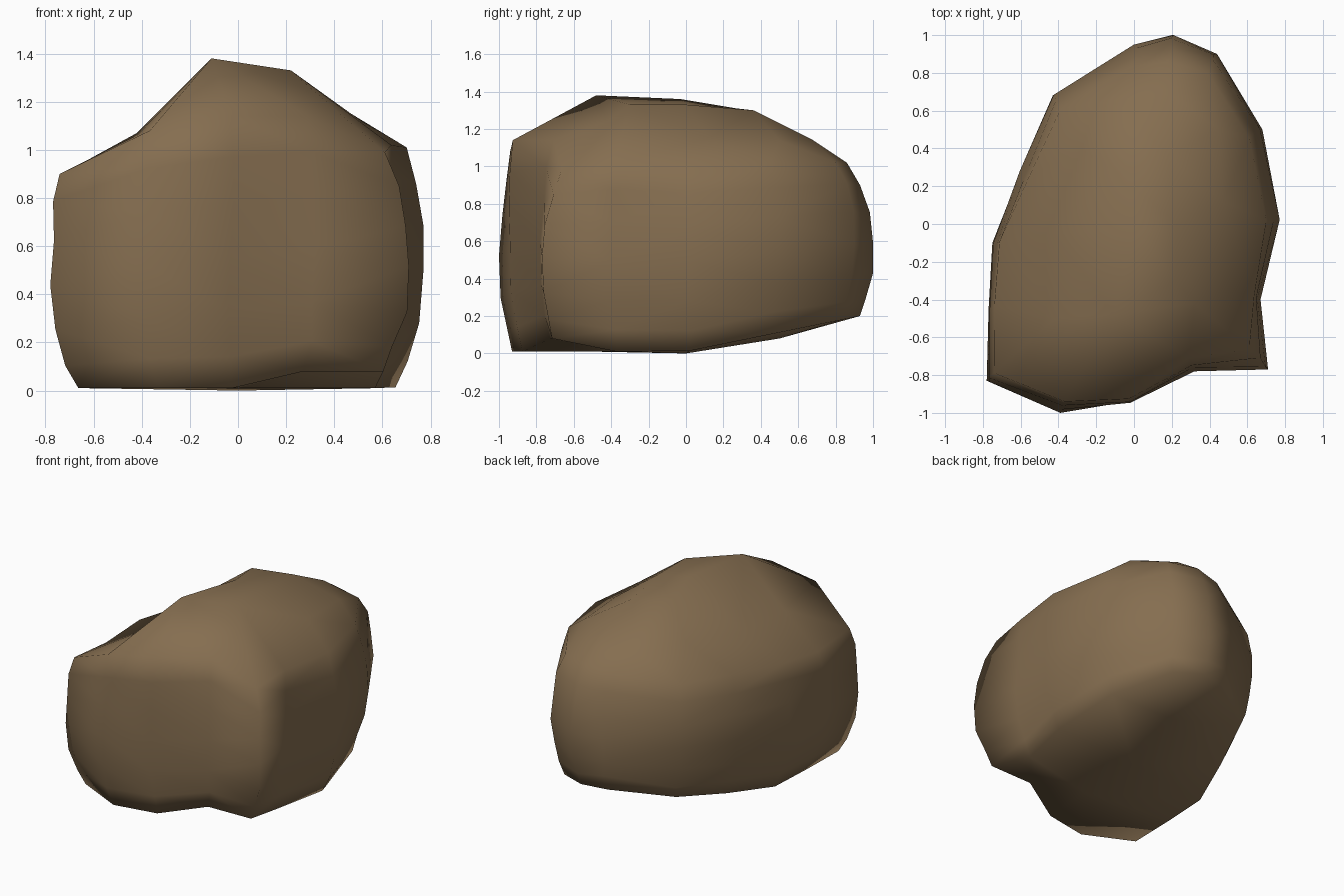
import bpy, bmesh, random
from mathutils import Vector
from mathutils.geometry import delaunay_2d_cdt

if "Cube" in bpy.data.objects:
    bpy.data.objects.remove(bpy.data.objects["Cube"])

random.seed(4)

# Plan outline: widest x, y, then height and scale of the upper rim
COLUMNS = [
    (-.78, -.83, .91, .95), (-.39, -1.0, 1.09, .94), (-.03, -.94, 1.15, .985),
    (.32, -.78, 1.15, .91), (.71, -.77, 1.0, .86), (.67, -.40, 1.03, .95),
    (.77, .02, 1.02, .91), (.68, .50, 1.03, .90), (.44, .90, 1.03, .89),
    (.21, 1.0, 1.03, .86), (0, .95, 1.0, .88), (-.43, .68, .95, .90),
    (-.60, .28, .93, .92), (-.75, -.10, .92, .95), (-.77, -.45, .88, .96)]

# Bumps of the crown inside the rim
CROWN = [
    (-.11, -.48, 1.39), (.22, -.30, 1.34), (0, -.03, 1.37), (.22, 0, 1.34),
    (.18, .36, 1.31), (-.08, .27, 1.32), (-.42, -.05, 1.08), (-.42, -.50, 1.07),
    (-.28, .40, 1.14), (.2, .68, 1.15), (.47, .12, 1.16), (.32, -.42, 1.25),
    (-.1, .66, 1.11), (.45, .50, 1.15)]
BASE = [(0, 0, .01), (0, -.5, .02), (.1, .5, .09)]
LEVELS = (0, .12, .28, .48, .68, .86, 1)

bm = bmesh.new()


def ring(t):
    """One loop round the rock, bulging at mid height."""
    loop = []
    bulge = abs(2 * t - 1) ** 2
    for x, y, top, scale in COLUMNS:
        low = .02 + max(0, y) * .19
        if x > .2 and y < -.6:
            low = .09
        sx, sy = (scale, scale) if t > .5 else (.85, .93)
        j = .014 if 0 < t < 1 and t != .48 else 0
        loop.append(bm.verts.new((
            x * (1 - (1 - sx) * bulge) + random.uniform(-j, j),
            y * (1 - (1 - sy) * bulge) + random.uniform(-j, j),
            low + (top - low) * t + random.uniform(-j, j))))
    return loop


def cap(loop, points):
    """Triangulate a rim together with the points inside it."""
    verts = loop + [bm.verts.new(p) for p in points]
    result = delaunay_2d_cdt([v.co.to_2d() for v in verts], [],
                             [list(range(len(loop)))], 1, 1e-5)
    for face in result[2]:
        bm.faces.new([verts[result[3][i][0]] for i in face])


# Sides
rings = [ring(t) for t in LEVELS]
n = len(COLUMNS)
for a, b in zip(rings, rings[1:]):
    for i in range(n):
        k = (i + 1) % n
        bm.faces.new((a[i], a[k], b[k], b[i]))

# Crown and underside
cap(rings[-1], CROWN)
cap(rings[0], BASE)

# Rest on the ground, faceted into triangles
bmesh.ops.triangulate(bm, faces=bm.faces[:])
bmesh.ops.recalc_face_normals(bm, faces=bm.faces[:])
lowest = min(v.co.z for v in bm.verts)
bmesh.ops.translate(bm, verts=bm.verts[:], vec=Vector((0, 0, -lowest)))
mesh = bpy.data.meshes.new("boulder")
bm.to_mesh(mesh)
bm.free()
mesh.shade_smooth()

boulder = bpy.data.objects.new("boulder", mesh)
bpy.context.collection.objects.link(boulder)

# Brown stone
stone = bpy.data.materials.new("brown_stone")
stone.diffuse_color = (.235, .155, .08, 1)
stone.use_nodes = True
stone.node_tree.nodes["Principled BSDF"].inputs["Base Color"].default_value = stone.diffuse_color
mesh.materials.append(stone)
